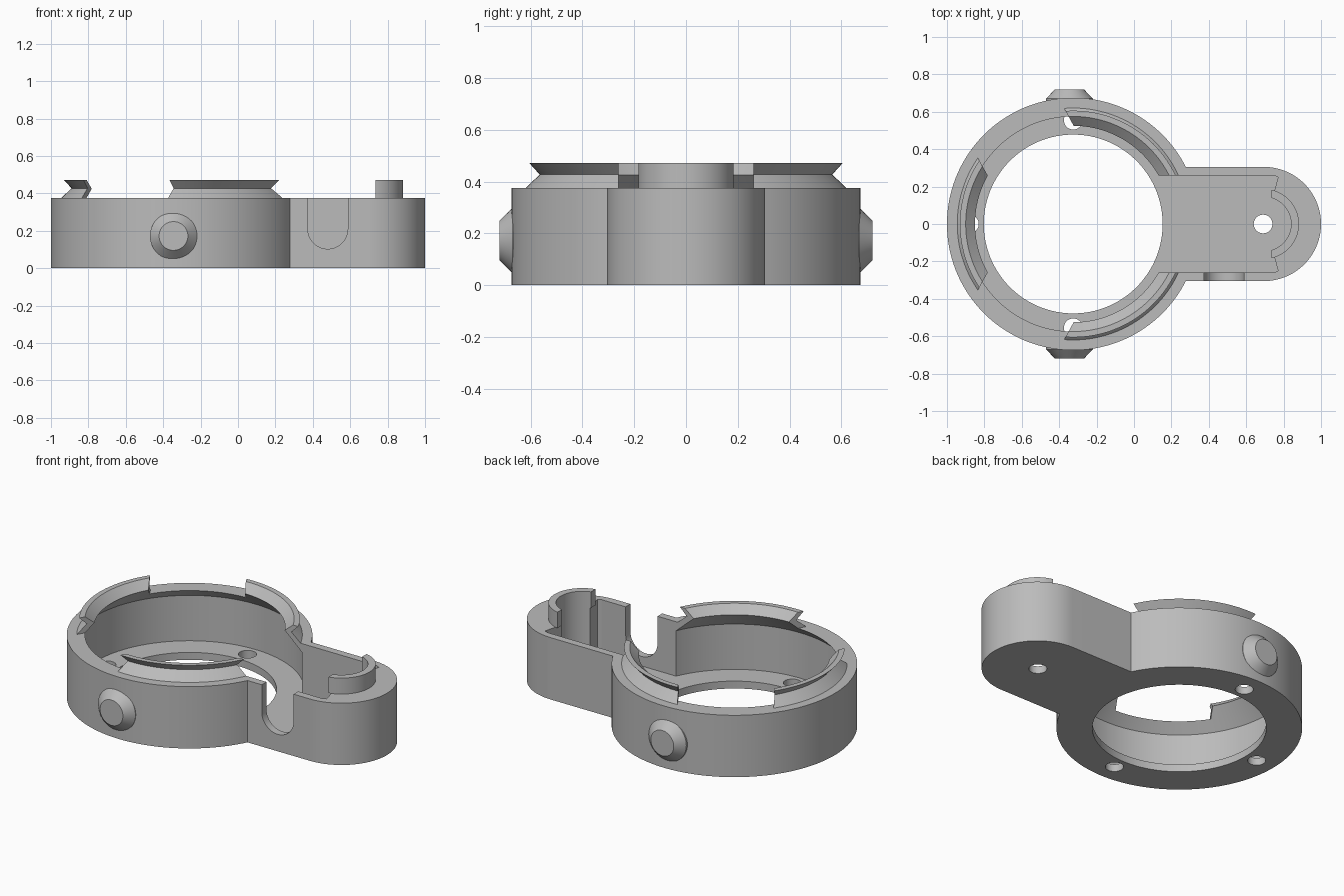
import bpy, bmesh
from math import sin, cos, pi, radians, asin, atan2
from mathutils import Matrix

cube = bpy.data.objects.get("Cube")
if cube:
    bpy.data.objects.remove(cube)

GREY = (0.5, 0.5, 0.5, 1)
mat = bpy.data.materials.new("light grey")
mat.use_nodes = True
mat.diffuse_color = GREY
mat.node_tree.nodes["Principled BSDF"].inputs["Base Color"].default_value = GREY

RING_X, RING_R = -0.325, 0.675      # ring centre and outer radius
ARM_X, ARM_R = 0.695, 0.305         # arm end centre and half width
TOP, FLOOR, WALL = 0.375, 0.045, 0.045
POCKET = ARM_R - WALL


def new_object(name, bm, matrix=None):
    if matrix:
        bm.transform(matrix)
    bmesh.ops.recalc_face_normals(bm, faces=bm.faces)
    mesh = bpy.data.meshes.new(name)
    bm.to_mesh(mesh)
    bm.free()
    mesh.materials.append(mat)
    obj = bpy.data.objects.new(name, mesh)
    bpy.context.collection.objects.link(obj)
    return obj


def arc(cx, cy, r, start, end, n=64):
    steps = [start + (end - start) * i / n for i in range(n + 1)]
    return [(cx + r * cos(a), cy + r * sin(a)) for a in steps]


def prism(name, outline, z0, z1, matrix=None):
    bm = bmesh.new()
    face = bm.faces.new([bm.verts.new((x, y, z0)) for x, y in outline])
    out = bmesh.ops.extrude_face_region(bm, geom=[face])
    verts = [v for v in out["geom"] if isinstance(v, bmesh.types.BMVert)]
    bmesh.ops.translate(bm, verts=verts, vec=(0, 0, z1 - z0))
    return new_object(name, bm, matrix)


def lathe(name, profile, matrix, closed=False, n=128):
    """Revolve (radius, height) points; an open profile gets flat caps."""
    bm = bmesh.new()
    rings = [[bm.verts.new((r * cos(2 * pi * i / n), r * sin(2 * pi * i / n), z))
              for i in range(n)] for r, z in profile]
    pairs = list(zip(rings, rings[1:]))
    if closed:
        pairs.append((rings[-1], rings[0]))
    else:
        bm.faces.new(rings[0])
        bm.faces.new(rings[-1])
    for a, b in pairs:
        for i in range(n):
            j = (i + 1) % n
            bm.faces.new((a[i], a[j], b[j], b[i]))
    return new_object(name, bm, matrix)


def boolean(obj, cutter, operation="DIFFERENCE"):
    mod = obj.modifiers.new("cut", "BOOLEAN")
    mod.operation, mod.solver, mod.object = operation, "EXACT", cutter
    bpy.context.view_layer.objects.active = obj
    bpy.ops.object.modifier_apply(modifier=mod.name)
    bpy.data.objects.remove(cutter)


def place(x, y=0, z=0):
    return Matrix.Translation((x, y, z))


# Housing: round ring merged with a rounded arm
join = asin(ARM_R / RING_R)
outline = arc(RING_X, 0, RING_R, join, 2 * pi - join, 128)
outline += arc(ARM_X, 0, ARM_R, -pi / 2, pi / 2)
body = prism("housing", outline, 0, TOP)

# Round pocket with an undercut rim, and the opening in the floor
boolean(body, lathe("pocket_cutter", [(0.63, FLOOR), (0.63, 0.32), (0.565, 0.385)],
                    place(RING_X)))
boolean(body, lathe("opening_cutter", [(0.478, -0.1), (0.478, 0.2)], place(RING_X)))

# Arm pocket, ending in a round recess
a = atan2(0.137, 0.045)
shape = [(-0.1, -POCKET), (0.75, -POCKET), (0.77, -0.25)]
shape += arc(ARM_X, 0, 0.145, -a, a, 48)
shape += [(0.77, 0.25), (0.75, POCKET), (-0.1, POCKET)]
boolean(body, prism("arm_pocket_cutter", shape, FLOOR, 0.6))

# Screw holes through the floor
holes = [(RING_X + 0.555 * cos(t), 0.555 * sin(t)) for t in (pi / 2, pi, -pi / 2)]
for x, y in holes + [(0.69, 0)]:
    boolean(body, lathe("hole_cutter", [(0.05, -0.1), (0.05, 0.15)], place(x, y), n=32))

# Cable slot in the front wall of the arm
slot = arc(0.48, 0.21, 0.107, pi, 2 * pi, 32) + [(0.587, 0.6), (0.373, 0.6)]
boolean(body, prism("slot_cutter", slot, 0.2, 0.4, Matrix.Rotation(pi / 2, 4, "X")))

# Three V-section clips standing on the rim
side = [(-0.419, 0.7), (-0.176, POCKET), (0.6, POCKET), (0.6, 0.7)]
masks = {
    "left_clip": side,
    "right_clip": [(x, -y) for x, y in side],
    "rear_clip": [(-1.1, 0.83), (-0.638, 0), (-1.1, -0.83)],
}
section = [(0.62, TOP), (0.565, 0.427), (0.606, 0.472),
           (0.575, 0.472), (0.525, 0.425), (0.575, TOP)]
parts = [body]
for name, mask in masks.items():
    clip = lathe(name, section, place(RING_X), closed=True)
    boolean(clip, prism("clip_mask", mask, 0.2, 0.6), "INTERSECT")
    parts.append(clip)

# Curved post around the arm recess
outer, inner = (atan2((r * r - 0.04 ** 2) ** 0.5, 0.04) for r in (0.187, 0.145))
hook = arc(ARM_X, 0, 0.187, -outer, outer, 48) + arc(ARM_X, 0, 0.145, inner, -inner, 48)
parts.append(prism("curved_post", hook, TOP, 0.472))

# Tapered buttons on both sides
for name, turn in (("front_button", pi / 2), ("back_button", -pi / 2)):
    parts.append(lathe(name, [(0.126, 0.64), (0.126, 0.67), (0.077, 0.72)],
                       place(-0.345, 0, 0.172) @ Matrix.Rotation(turn, 4, "X"), n=64))

# Smooth curved walls, keep edges crisp
bpy.ops.object.select_all(action="DESELECT")
for obj in parts:
    obj.select_set(True)
bpy.context.view_layer.objects.active = body
bpy.ops.object.shade_smooth_by_angle(angle=radians(25))
